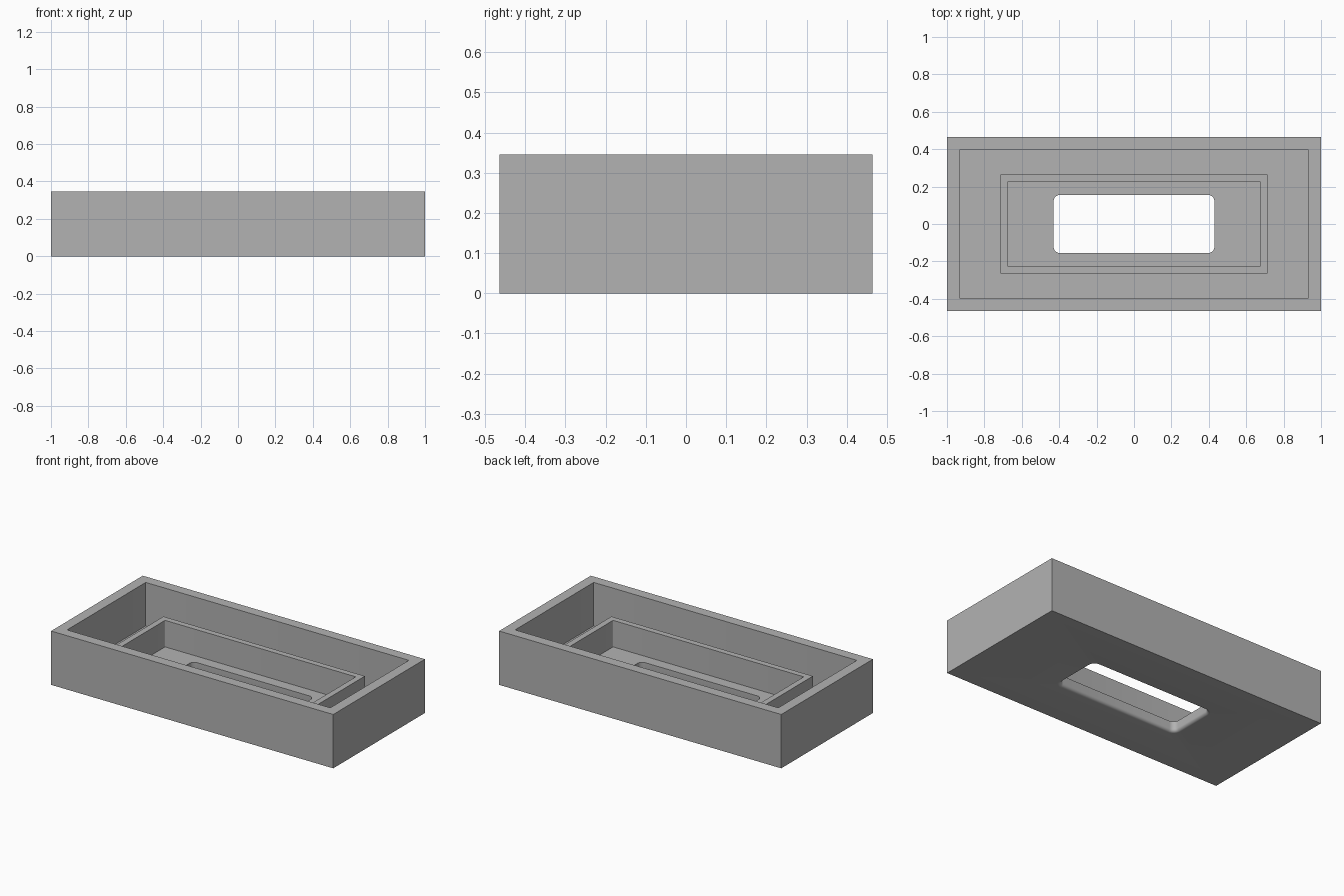
import bpy
import bmesh
from math import cos, sin, pi, radians

default = bpy.data.objects.get("Cube")
if default:
    bpy.data.objects.remove(default, do_unlink=True)

grey = bpy.data.materials.new("plain grey")
grey.use_nodes = True
color = (0.45, 0.45, 0.45, 1)
grey.diffuse_color = color
grey.node_tree.nodes["Principled BSDF"].inputs["Base Color"].default_value = color

STEPS = 6  # segments per rounded corner


def rounded_rect(bm, hx, hy, radius, z):
    """Ring of vertices around a rectangle with rounded corners."""
    ring = []
    for corner, (sx, sy) in enumerate([(1, 1), (-1, 1), (-1, -1), (1, -1)]):
        for i in range(STEPS + 1):
            a = (corner + i / STEPS) * pi / 2
            ring.append(bm.verts.new((sx * (hx - radius) + radius * cos(a),
                                      sy * (hy - radius) + radius * sin(a), z)))
    return ring


def loft_closed(name, sections):
    """Join a closed cycle of rings into one solid."""
    bm = bmesh.new()
    rings = [rounded_rect(bm, *s) for s in sections]
    for a, b in zip(rings, rings[1:] + rings[:1]):
        for i in range(len(a)):
            j = (i + 1) % len(a)
            bm.faces.new((a[i], a[j], b[j], b[i]))
    bmesh.ops.remove_doubles(bm, verts=bm.verts, dist=0.0001)
    bmesh.ops.recalc_face_normals(bm, faces=bm.faces)
    mesh = bpy.data.meshes.new(name)
    bm.to_mesh(mesh)
    bm.free()
    mesh.materials.append(grey)
    obj = bpy.data.objects.new(name, mesh)
    bpy.context.collection.objects.link(obj)
    return obj


height, lip, floor = 0.345, 0.236, 0.066
hole_x, hole_y, hole_r, fillet = 0.43, 0.156, 0.035, 0.02

# Outer box, pocket, raised inner frame and its floor, as half sizes
sections = [
    (1.0, 0.464, 0, 0),
    (1.0, 0.464, 0, height),
    (0.933, 0.398, 0.005, height),
    (0.933, 0.398, 0.005, floor),
    (0.714, 0.265, 0, floor),
    (0.714, 0.265, 0, lip),
    (0.676, 0.227, 0.006, lip),
    (0.676, 0.227, 0.006, floor),
    (hole_x, hole_y, hole_r, floor),
]
# Opening through the floor, flaring out with a rounded lower edge
for k in range(STEPS + 1):
    a = k / STEPS * pi / 2
    grow = fillet * (1 - cos(a))
    sections.append((hole_x + grow, hole_y + grow, hole_r + grow,
                     fillet * (1 - sin(a))))

tray = loft_closed("tray_with_inner_frame", sections)
bpy.ops.object.select_all(action="DESELECT")
tray.select_set(True)
bpy.context.view_layer.objects.active = tray
bpy.ops.object.shade_smooth_by_angle(angle=radians(30))
